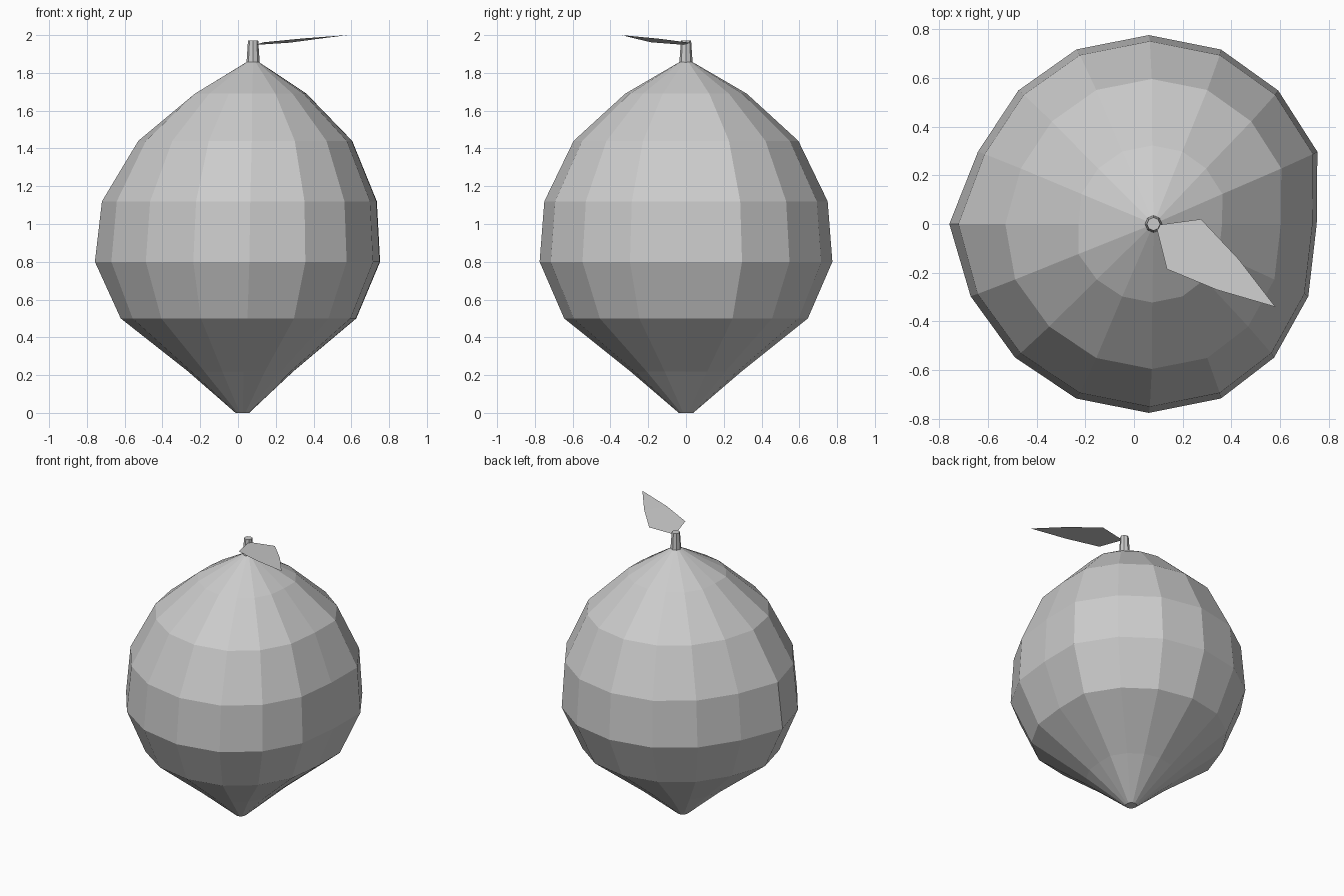
import bpy, bmesh, math

if "Cube" in bpy.data.objects:
    bpy.data.objects.remove(bpy.data.objects["Cube"])

SIDES = 16
# Uneven sideways swelling of the fruit, one factor per side, starting at +x
WARP = [0.89, 0.967, 0.97, 1, 1, 1, 0.975, 0.978, 1.05, 1.02, 1, 1, 1, 1, 0.94, 0.915]


def make_object(name, bm):
    bmesh.ops.recalc_face_normals(bm, faces=bm.faces)
    mesh = bpy.data.meshes.new(name)
    bm.to_mesh(mesh)
    bm.free()
    ob = bpy.data.objects.new(name, mesh)
    bpy.context.collection.objects.link(ob)
    return ob


def loft(name, rings, sides, warp=None):
    """Skin rings of (z, centre x, radius, left factor) and cap both ends."""
    bm = bmesh.new()
    loops = []
    for z, cx, r, left in rings:
        loop = []
        for i in range(sides):
            a = math.tau * i / sides
            f = warp[i] if warp else 1
            if i == sides // 2:
                f = left
            loop.append(bm.verts.new((cx + r * f * math.cos(a), r * math.sin(a), z)))
        loops.append(loop)
    for low, high in zip(loops, loops[1:]):
        for i in range(sides):
            j = (i + 1) % sides
            bm.faces.new((low[i], low[j], high[j], high[i]))
    bm.faces.new(loops[0][::-1])
    bm.faces.new(loops[-1])
    return make_object(name, bm)


# Fruit body
loft("fruit", [
    (0.00, 0.025, 0.038, 1.0),
    (0.22, 0.03, 0.295, 1.0),
    (0.50, 0.05, 0.645, 1.04),
    (0.80, 0.06, 0.775, 1.055),
    (1.12, 0.065, 0.75, 1.047),
    (1.44, 0.073, 0.595, 1.01),
    (1.69, 0.075, 0.322, 0.94),
    (1.86, 0.08, 0.03, 1.0),
], SIDES, WARP)

# Stem
loft("stem", [(1.855, 0.08, 0.035, 1), (1.972, 0.08, 0.027, 1)], 8)

# Leaf: a single thin blade
bm = bmesh.new()
mid = [bm.verts.new(p) for p in ((0.09, -0.005, 1.948), (0.58, -0.34, 2.0))]
near = [bm.verts.new(p) for p in ((0.135, -0.185, 1.962), (0.34, -0.27, 1.982))]
far = [bm.verts.new(p) for p in ((0.275, 0.02, 1.960), (0.43, -0.145, 1.981))]
bm.faces.new((mid[0], near[0], far[0]))
bm.faces.new((near[0], near[1], far[1], far[0]))
bm.faces.new((near[1], mid[1], far[1]))
make_object("leaf", bm)
